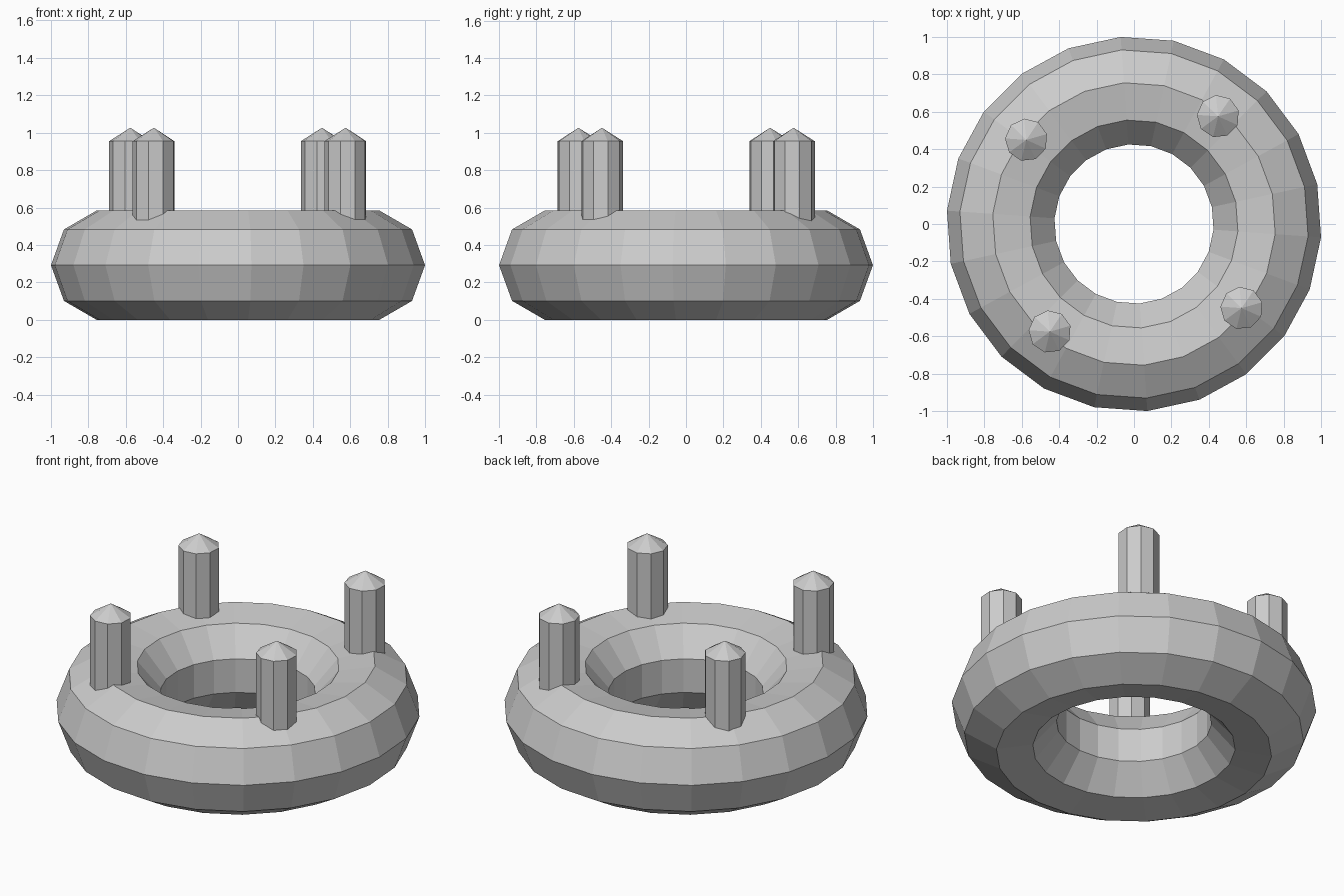
import bpy, bmesh
from math import sin, cos, radians, tau

if "Cube" in bpy.data.objects:
    bpy.data.objects.remove(bpy.data.objects["Cube"])

SEGS, RING_SIDES, PEG_SIDES = 22, 9, 9
MAJOR, MINOR = 0.705, 0.297
MID_Z = MINOR * sin(radians(80))


def make_object(name, bm):
    bmesh.ops.recalc_face_normals(bm, faces=bm.faces)
    mesh = bpy.data.meshes.new(name)
    bm.to_mesh(mesh)
    bm.free()
    obj = bpy.data.objects.new(name, mesh)
    bpy.context.collection.objects.link(obj)
    return obj


# Low-poly ring with a nine-sided cross-section
bm = bmesh.new()
loops = []
for i in range(SEGS):
    a = radians(45) + tau * i / SEGS
    loop = []
    for j in range(RING_SIDES):
        b = tau * j / RING_SIDES
        r = MAJOR + MINOR * cos(b)
        loop.append(bm.verts.new((r * cos(a), r * sin(a), MID_Z + MINOR * sin(b))))
    loops.append(loop)
for i in range(SEGS):
    p, q = loops[i], loops[(i + 1) % SEGS]
    for j in range(RING_SIDES):
        k = (j + 1) % RING_SIDES
        bm.faces.new((p[j], q[j], q[k], p[k]))
make_object("ring", bm)


# Upright peg with a shallow pointed tip, sunk into the ring
def make_peg(name, x, y, radius=0.114, bottom=0.42, shoulder=0.955, tip=1.027):
    bm = bmesh.new()
    low, high = [], []
    for i in range(PEG_SIDES):
        a = radians(16) + tau * i / PEG_SIDES
        px, py = x + radius * cos(a), y + radius * sin(a)
        low.append(bm.verts.new((px, py, bottom)))
        high.append(bm.verts.new((px, py, shoulder)))
    apex = bm.verts.new((x, y, tip))
    for i in range(PEG_SIDES):
        k = (i + 1) % PEG_SIDES
        bm.faces.new((low[i], low[k], high[k], high[i]))
        bm.faces.new((high[i], high[k], apex))
    bm.faces.new(low)
    make_object(name, bm)


# Four pegs spaced a quarter turn apart
for n in range(4):
    a = radians(52 + 90 * n)
    make_peg(f"peg_{n + 1}", 0.73 * cos(a), 0.73 * sin(a))
